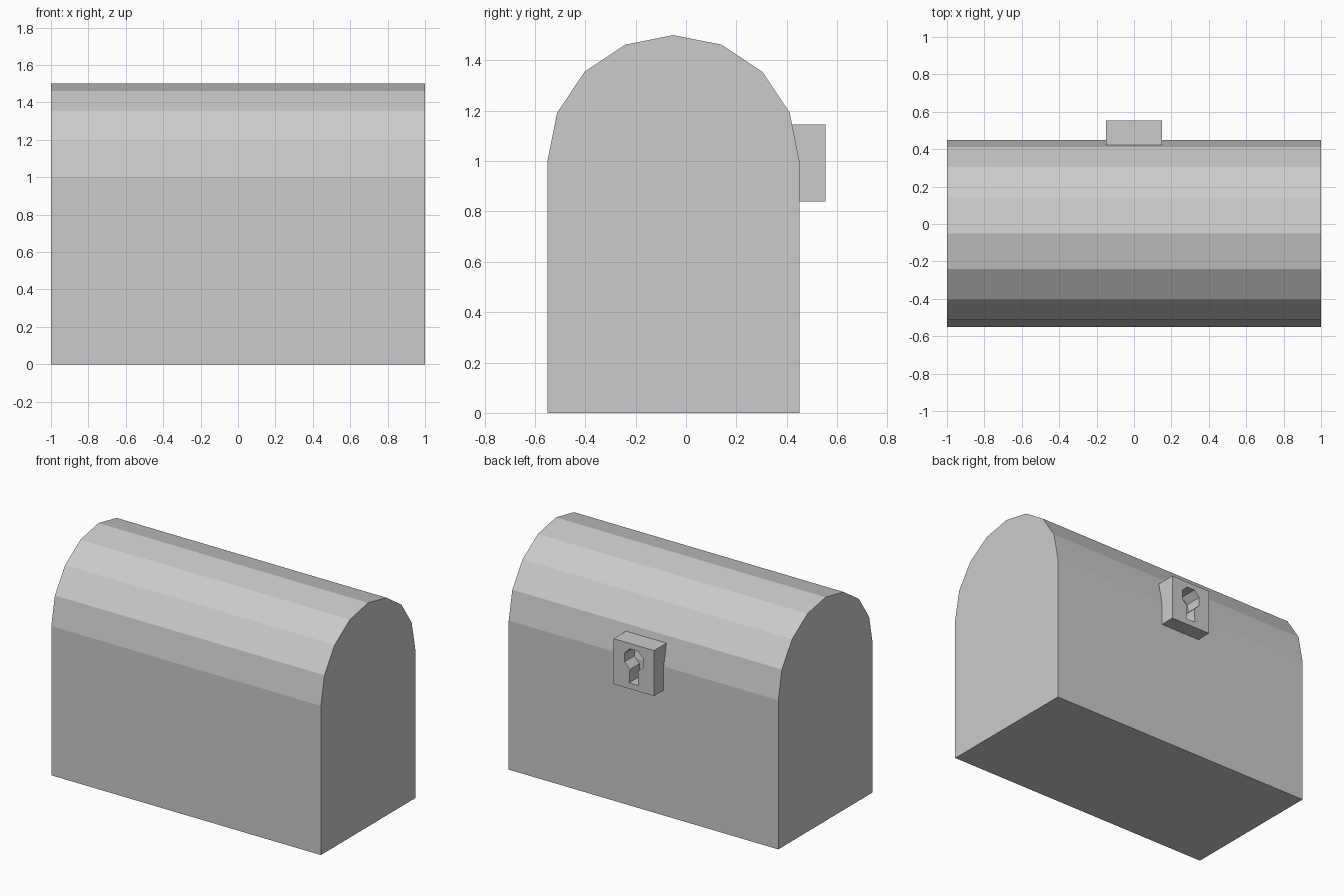
import bpy, bmesh
from math import sin, cos, radians

if "Cube" in bpy.data.objects:
    bpy.data.objects.remove(bpy.data.objects["Cube"])


def prism(name, profile, axis, a, b):
    """Extrude a 2D profile along x (profile = y,z) or along y (profile = x,z)."""
    def place(p, t):
        return (t, p[0], p[1]) if axis == 'x' else (p[0], t, p[1])
    bm = bmesh.new()
    face = bm.faces.new([bm.verts.new(place(p, a)) for p in profile])
    ext = bmesh.ops.extrude_face_region(bm, geom=[face])
    offset = (b - a, 0, 0) if axis == 'x' else (0, b - a, 0)
    bmesh.ops.translate(bm, vec=offset,
                        verts=[g for g in ext['geom'] if isinstance(g, bmesh.types.BMVert)])
    bmesh.ops.recalc_face_normals(bm, faces=bm.faces)
    mesh = bpy.data.meshes.new(name)
    bm.to_mesh(mesh)
    bm.free()
    obj = bpy.data.objects.new(name, mesh)
    bpy.context.collection.objects.link(obj)
    return obj


def arc(cx, cz, r, start, step, count):
    return [(cx + r * cos(radians(start + step * i)),
             cz + r * sin(radians(start + step * i))) for i in range(count)]


# Chest: box with an eight-sided half-round lid
prism("chest", [(-0.55, 0), (0.45, 0)] + arc(-0.05, 1.0, 0.5, 0, 22.5, 9), 'x', -1, 1)

# Lock plate, its inner side following the chest wall and lid
lock = prism("lock_plate", [(0.45, 0.84), (0.553, 0.84), (0.553, 1.145),
                            (0.421, 1.145), (0.45, 1.0)], 'x', -0.15, 0.15)

# Keyhole: octagon with a slot below, cut through the plate
keyhole = prism("keyhole_cutter", arc(0, 1.04, 0.075, -67.5, 45, 8)
                + [(-0.034, 0.88), (0.034, 0.88)], 'y', 0.35, 0.65)
keyhole.hide_render = True
keyhole.hide_set(True)
cut = lock.modifiers.new("keyhole", 'BOOLEAN')
cut.operation = 'DIFFERENCE'
cut.solver = 'EXACT'
cut.object = keyhole
